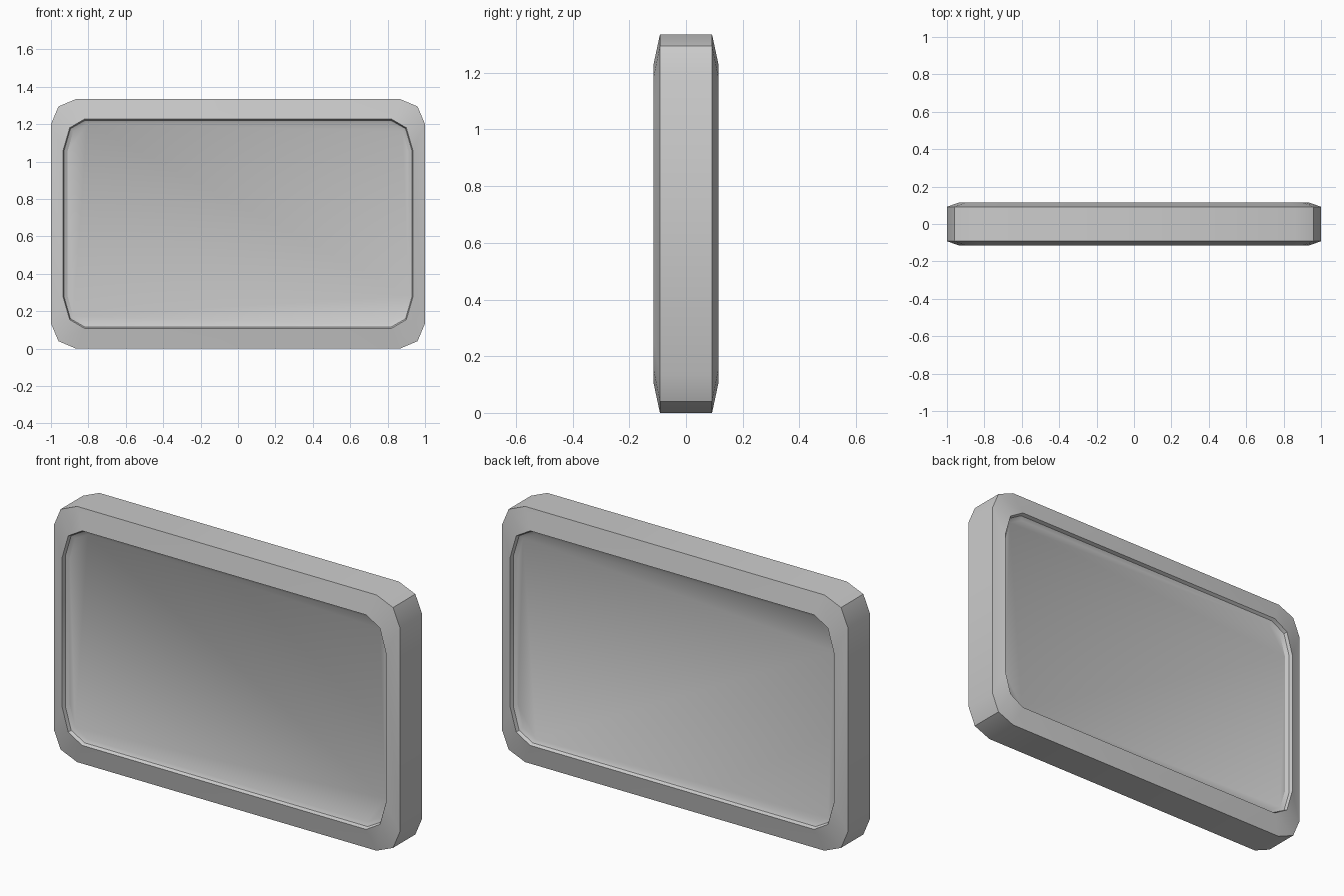
import bpy, bmesh

if "Cube" in bpy.data.objects:
    bpy.data.objects.remove(bpy.data.objects["Cube"])

MID = 0.6675  # height of the panel centre


def outline(bm, corner, y, mid):
    """Closed 12-point loop from one corner's three (x, z offset) points."""
    pts = []
    for sx, sz in ((1, 1), (-1, 1), (-1, -1), (1, -1)):
        quarter = [(sx * x, mid + sz * z) for x, z in corner]
        pts += quarter if sx * sz > 0 else quarter[::-1]
    return [bm.verts.new((x, y, z)) for x, z in pts]


def bridge(bm, a, b):
    for i in range(len(a)):
        j = (i + 1) % len(a)
        bm.faces.new((a[i], a[j], b[j], b[i]))


# Half section, from the outer edge to the recessed floor: corner points, depth, centre height
rings = [
    ([(1.0, 0.5325), (0.96, 0.6275), (0.865, 0.6675)], 0.092, MID),    # outer edge
    ([(0.935, 0.392), (0.90, 0.513), (0.82, 0.56)], 0.115, 0.668),     # raised rim
    ([(0.93, 0.39), (0.896, 0.508), (0.817, 0.553)], 0.097, 0.668),    # steep step
    ([(0.912, 0.385), (0.88, 0.494), (0.806, 0.535)], 0.086, 0.668),   # recess floor
]

bm = bmesh.new()
edges = []
for side in (-1, 1):
    loops = [outline(bm, c, side * y, m) for c, y, m in rings]
    for a, b in zip(loops, loops[1:]):
        bridge(bm, a, b)
    bm.faces.new(loops[-1])
    edges.append(loops[0])
bridge(bm, *edges)  # side wall joining front and back
bmesh.ops.recalc_face_normals(bm, faces=bm.faces)

mesh = bpy.data.meshes.new("framed_panel")
bm.to_mesh(mesh)
bm.free()
panel = bpy.data.objects.new("framed_panel", mesh)
bpy.context.collection.objects.link(panel)
bpy.context.view_layer.objects.active = panel
panel.select_set(True)
bpy.ops.object.shade_smooth_by_angle(angle=0.52)
